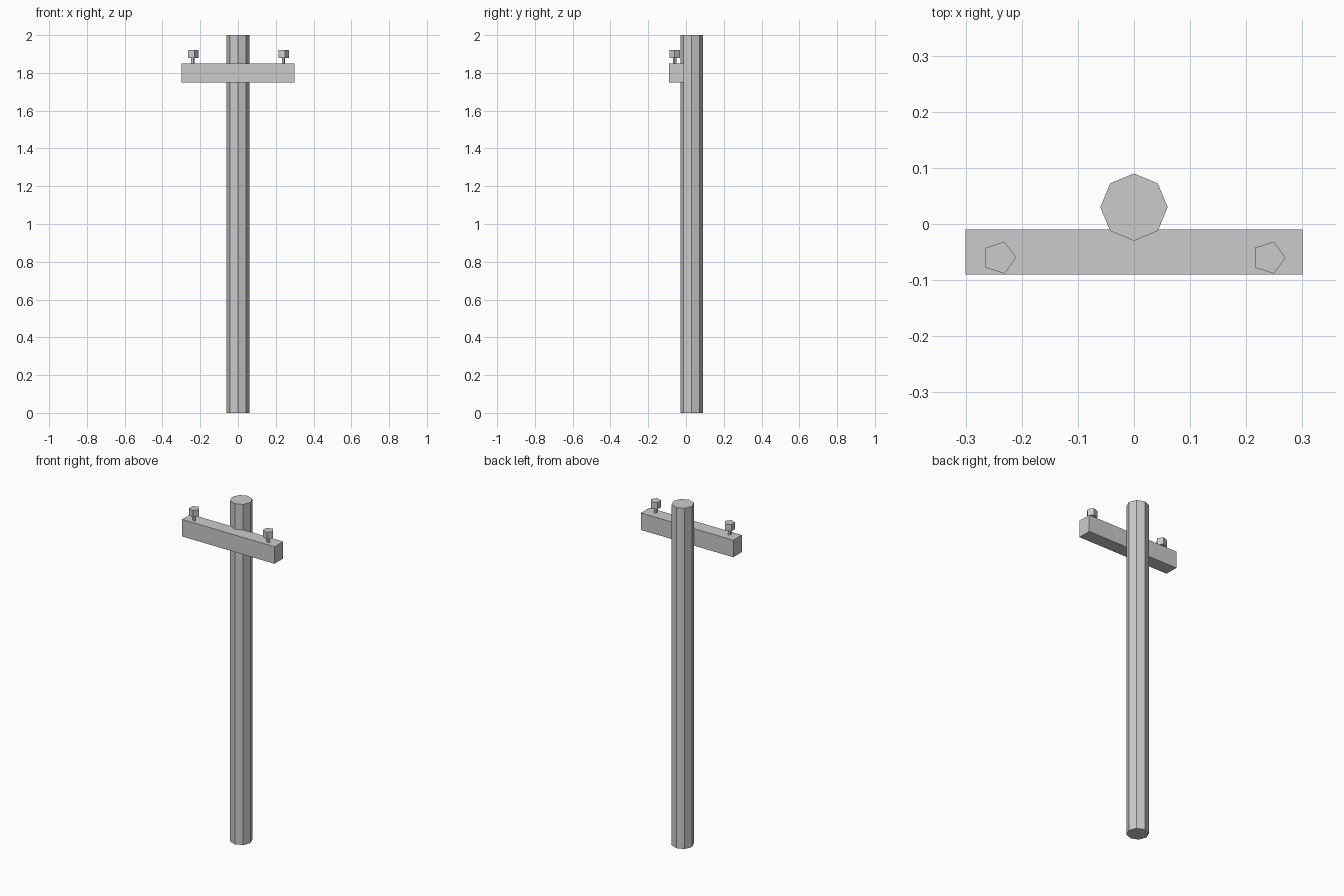
import bpy
import bmesh
from math import cos, sin, tau

if "Cube" in bpy.data.objects:
    bpy.data.objects.remove(bpy.data.objects["Cube"])


def prism(name, sides, radius, x, y, z0, z1):
    """Upright flat-sided prism with its first corner pointing to +x."""
    bm = bmesh.new()
    ring = [bm.verts.new((x + radius * cos(tau * i / sides),
                          y + radius * sin(tau * i / sides), z0)) for i in range(sides)]
    base = bm.faces.new(ring)
    ext = bmesh.ops.extrude_face_region(bm, geom=[base], use_keep_orig=True)
    top = [v for v in ext["geom"] if isinstance(v, bmesh.types.BMVert)]
    bmesh.ops.translate(bm, vec=(0, 0, z1 - z0), verts=top)
    bmesh.ops.recalc_face_normals(bm, faces=bm.faces)
    mesh = bpy.data.meshes.new(name)
    bm.to_mesh(mesh)
    bm.free()
    obj = bpy.data.objects.new(name, mesh)
    bpy.context.collection.objects.link(obj)
    return obj


# Octagonal pole
prism("pole", 8, 0.06, 0, 0.03, 0, 2)

# Crossarm on the front of the pole
bpy.ops.mesh.primitive_cube_add(size=1, location=(0, -0.05, 1.8))
arm = bpy.context.object
arm.name = "crossarm"
arm.scale = (0.6, 0.08, 0.1)
bpy.ops.object.transform_apply(location=False, rotation=False, scale=True)

# Five-sided insulators on thin pins
for side, x in (("left", -0.24), ("right", 0.24)):
    prism(f"{side}_insulator_pin", 5, 0.01, x, -0.06, 1.85, 1.88)
    prism(f"{side}_insulator_cap", 5, 0.03, x, -0.06, 1.88, 1.92)
